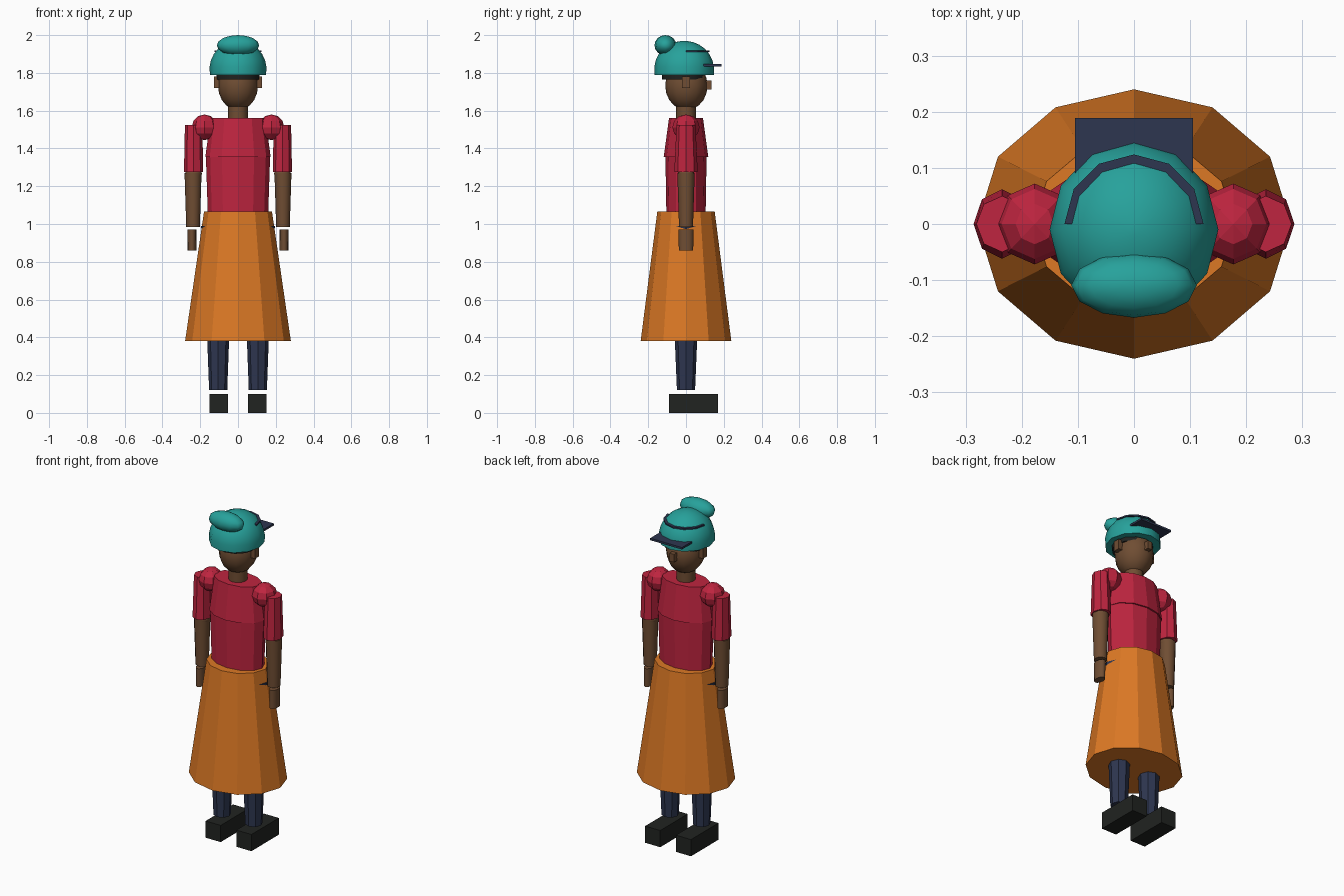
import bpy, bmesh, math
from mathutils import Matrix

cube = bpy.data.objects.get("Cube")
if cube:
    bpy.data.objects.remove(cube, do_unlink=True)


def material(name, r, g, b):
    m = bpy.data.materials.new(name)
    m.use_nodes = True
    m.diffuse_color = (r, g, b, 1)
    m.node_tree.nodes["Principled BSDF"].inputs["Base Color"].default_value = (r, g, b, 1)
    return m


teal = material("teal knit", 0.02, 0.36, 0.33)
red = material("red cloth", 0.52, 0.018, 0.05)
orange = material("orange cloth", 0.72, 0.19, 0.018)
navy = material("navy cloth", 0.027, 0.037, 0.08)
skin = material("brown skin", 0.16, 0.075, 0.033)
black = material("black leather", 0.015, 0.017, 0.015)


def finish(name, bm, mat, smooth=False):
    bmesh.ops.recalc_face_normals(bm, faces=bm.faces)
    mesh = bpy.data.meshes.new(name)
    bm.to_mesh(mesh)
    bm.free()
    mesh.materials.append(mat)
    if smooth:
        mesh.shade_smooth()
    ob = bpy.data.objects.new(name, mesh)
    bpy.context.collection.objects.link(ob)
    return ob


def loft(name, rings, mat, cx=0, cy=0, sides=12, smooth=False, arc=math.tau):
    """Stack elliptical rings (z, rx, ry) and close both ends."""
    bm = bmesh.new()
    count = sides if arc == math.tau else sides + 1
    loops = []
    for z, rx, ry in rings:
        angles = [arc * i / sides for i in range(count)]
        loops.append([bm.verts.new((cx + rx * math.cos(a), cy + ry * math.sin(a), z))
                      for a in angles])
    for low, high in zip(loops, loops[1:]):
        for i in range(count):
            j = (i + 1) % count
            bm.faces.new((low[i], low[j], high[j], high[i]))
    caps = [bm.faces.new(loops[0]), bm.faces.new(loops[-1])]
    ob = finish(name, bm, mat)
    if smooth:
        # Smooth the wall, keep the rims crisp
        bpy.ops.object.select_all(action='DESELECT')
        ob.select_set(True)
        bpy.context.view_layer.objects.active = ob
        bpy.ops.object.shade_smooth_by_angle(angle=math.radians(50))
    return ob


def ball(name, centre, size, mat, segments=12, rings=8, smooth=True):
    bm = bmesh.new()
    bmesh.ops.create_uvsphere(bm, u_segments=segments, v_segments=rings, radius=1,
                              matrix=Matrix.Translation(centre) @ Matrix.Diagonal((*size, 1)))
    return finish(name, bm, mat, smooth)


def box(name, centre, size, mat):
    bm = bmesh.new()
    bmesh.ops.create_cube(bm, size=1,
                          matrix=Matrix.Translation(centre) @ Matrix.Diagonal((*size, 1)))
    return finish(name, bm, mat)


# Skirt and hips
loft("skirt", [(0.38, 0.28, 0.24), (1.065, 0.18, 0.152)], orange)
loft("hips", [(0.86, 0.17, 0.12), (0.99, 0.197, 0.125)], navy)

# Torso
loft("waist", [(1.0, 0.158, 0.103), (1.36, 0.17, 0.109)], red)
loft("chest", [(1.355, 0.173, 0.118), (1.56, 0.145, 0.09)], red)

# Limbs, one set per side
for side, s in (("left", 1), ("right", -1)):
    box(side + "_shoe", (s * 0.102, 0.04, 0.05), (0.1, 0.26, 0.1), black)
    loft(side + "_leg", [(0.12, 0.048, 0.048), (0.5, 0.062, 0.064)], navy, s * 0.105, sides=8)
    ball(side + "_shoulder", (s * 0.177, 0, 1.512), (0.068, 0.072, 0.068), red, 8, 6, False)
    loft(side + "_sleeve", [(1.275, 0.051, 0.062), (1.525, 0.046, 0.05)], red,
         s * 0.235, sides=8)
    ball(side + "_elbow", (s * 0.235, 0, 1.265), (0.044, 0.044, 0.04), skin)
    loft(side + "_forearm", [(0.985, 0.036, 0.037), (1.27, 0.045, 0.046)], skin,
         s * 0.238, sides=12, smooth=True)
    loft(side + "_hand", [(0.86, 0.023, 0.038), (0.97, 0.024, 0.04)], skin,
         s * 0.244, sides=12, smooth=True)
    box(side + "_ear", (s * 0.113, 0, 1.75), (0.026, 0.04, 0.06), skin)

# Head
loft("neck", [(1.54, 0.052, 0.052), (1.68, 0.052, 0.052)], skin, smooth=True)
ball("head", (0, 0.002, 1.733), (0.106, 0.112, 0.13), skin, 12, 10)
box("nose", (0, 0.118, 1.737), (0.03, 0.035, 0.048), skin)
loft("hair", [(1.766, 0.114, 0.114), (1.8, 0.114, 0.114)], black, cy=-0.012, smooth=True)

# Cap: a straight rim rising into a dome
dome = [(1.79, 0.149, 0.157)]
for i in range(7):
    a = math.radians(5 + 13.5 * i)
    dome.append((1.82 + 0.15 * math.sin(a), 0.151 * math.cos(a), 0.158 * math.cos(a)))
loft("cap", dome, teal, cy=-0.01, smooth=True)
ball("bobble", (0, -0.109, 1.946), (0.112, 0.058, 0.054), teal, 12, 8)
box("visor", (0, 0.135, 1.841), (0.21, 0.108, 0.012), navy)
loft("cap_trim", [(1.91, 0.124, 0.124), (1.918, 0.124, 0.124)], navy,
     sides=6, arc=math.pi)
